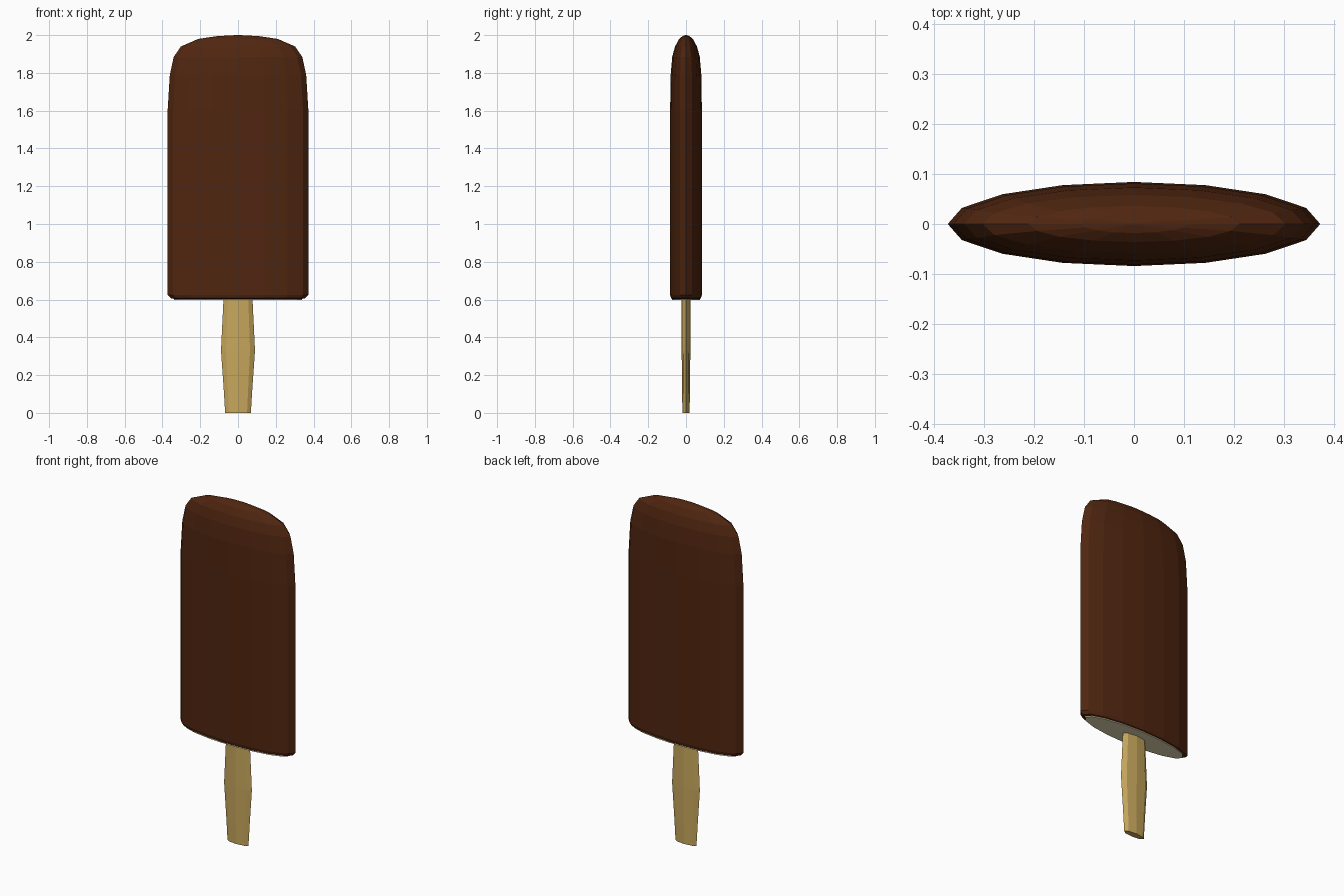
import bpy
import bmesh
from math import cos, sin, tau

cube = bpy.data.objects.get("Cube")
if cube:
    bpy.data.objects.remove(cube, do_unlink=True)


def material(name, color):
    mat = bpy.data.materials.new(name)
    mat.use_nodes = True
    mat.diffuse_color = (*color, 1)
    mat.node_tree.nodes["Principled BSDF"].inputs["Base Color"].default_value = (*color, 1)
    return mat


def loft(name, rings, sides, mat, cap_bottom=True):
    """Stack elliptical rings of (z, half width, half depth) into one solid."""
    bm = bmesh.new()
    loops = [[bm.verts.new((rx * cos(tau * i / sides), ry * sin(tau * i / sides), z))
              for i in range(sides)] for z, rx, ry in rings]
    for low, high in zip(loops, loops[1:]):
        for i in range(sides):
            j = (i + 1) % sides
            bm.faces.new((low[i], low[j], high[j], high[i]))
    if cap_bottom:
        bm.faces.new(loops[0][::-1])
    bm.faces.new(loops[-1])
    mesh = bpy.data.meshes.new(name)
    bm.to_mesh(mesh)
    bm.free()
    mesh.materials.append(mat)
    obj = bpy.data.objects.new(name, mesh)
    bpy.context.collection.objects.link(obj)
    return obj


chocolate = material("chocolate brown", (0.08, 0.019, 0.005))
cream = material("vanilla cream", (0.8, 0.7, 0.45))
wood = material("pale wood", (0.58, 0.39, 0.11))

# Chocolate shell with a rounded top and a small rolled lower rim
loft("chocolate_coating", [
    (0.603, 0.335, 0.073), (0.607, 0.355, 0.079), (0.625, 0.372, 0.084),
    (1.61, 0.372, 0.084), (1.79, 0.361, 0.081), (1.885, 0.34, 0.073),
    (1.94, 0.302, 0.058), (1.98, 0.21, 0.036), (1.995, 0.106, 0.018),
    (2.0, 0.01, 0.002)], 16, chocolate, cap_bottom=False)

# Ice cream core showing at the underside
loft("ice_cream_core", [(0.598, 0.338, 0.074), (0.63, 0.338, 0.074)], 16, cream)

# Tapered wooden stick
loft("wooden_stick", [(0.0, 0.068, 0.019), (0.13, 0.076, 0.021), (0.33, 0.09, 0.023),
                      (0.62, 0.076, 0.023)], 8, wood)
